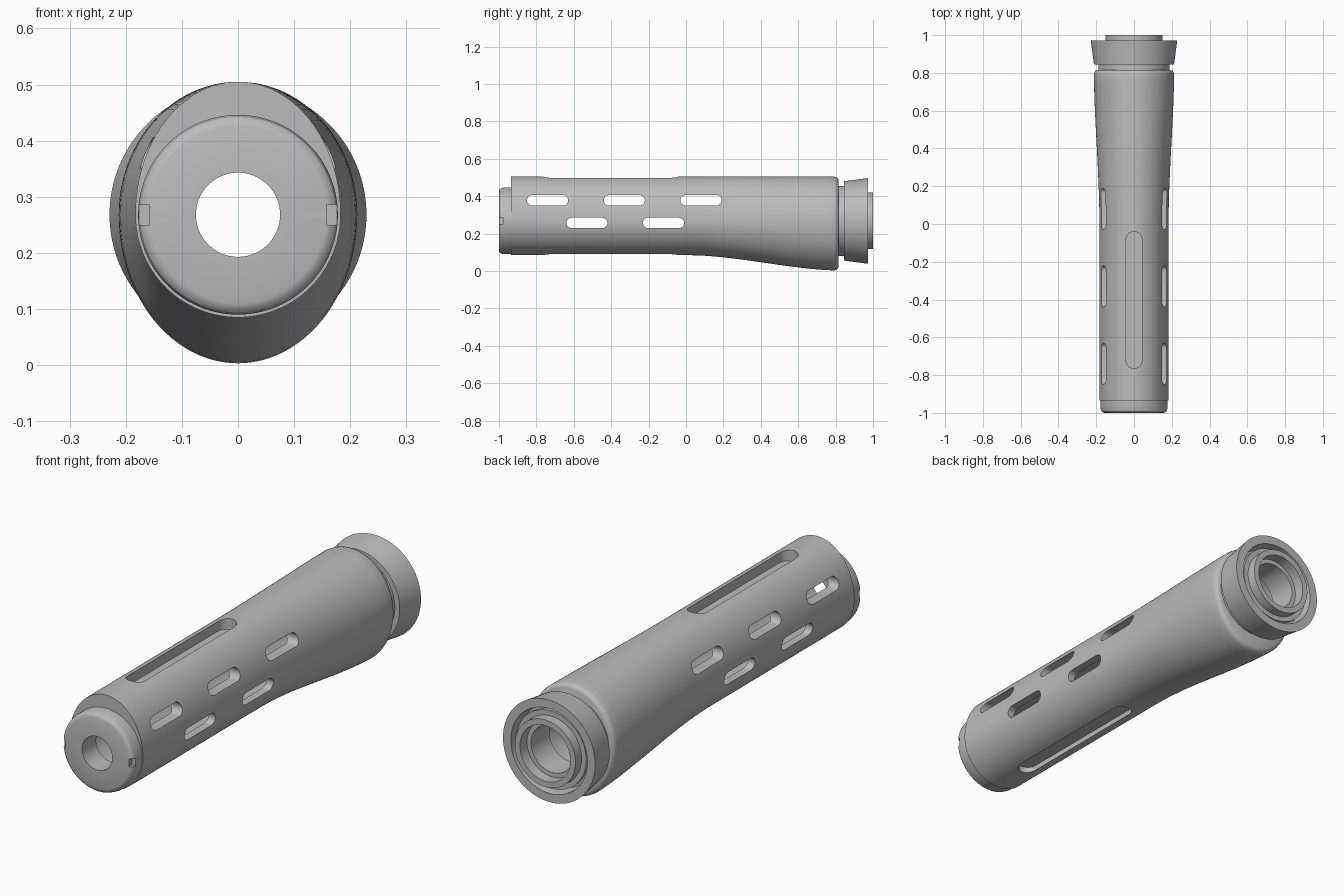
import bpy, bmesh, math
from mathutils import Vector

AXIS_Z = 0.268   # height of the bore axis
SEG = 96

cube = bpy.data.objects.get("Cube")
if cube:
    bpy.data.objects.remove(cube, do_unlink=True)

grey = bpy.data.materials.new("satin grey")
grey.use_nodes = True
grey.diffuse_color = (0.5, 0.5, 0.5, 1)
grey.node_tree.nodes["Principled BSDF"].inputs["Base Color"].default_value = grey.diffuse_color


def make_object(name, bm):
    bmesh.ops.recalc_face_normals(bm, faces=bm.faces)
    mesh = bpy.data.meshes.new(name)
    bm.to_mesh(mesh)
    bm.free()
    mesh.materials.append(grey)
    obj = bpy.data.objects.new(name, mesh)
    bpy.context.collection.objects.link(obj)
    return obj


def bridge(bm, a, b):
    for i in range(len(a)):
        j = (i + 1) % len(a)
        bm.faces.new((a[i], a[j], b[j], b[i]))


def ring(bm, y, side, top, bottom):
    """Egg-shaped section: separate upper and lower heights."""
    verts = []
    for i in range(SEG):
        a = math.tau * i / SEG
        s = math.sin(a)
        z = AXIS_Z + s * (top if s > 0 else bottom)
        verts.append(bm.verts.new((side * math.cos(a), y, z)))
    return verts


def lathe(name, profile, closed=True):
    """Turn (radius, y) points around the bore axis; closed profiles make hollow rings."""
    bm = bmesh.new()
    rings = [ring(bm, y, r, r, r) for r, y in profile]
    for a, b in zip(rings, rings[1:]):
        bridge(bm, a, b)
    if closed:
        bridge(bm, rings[-1], rings[0])
    else:
        bm.faces.new(rings[0])
        bm.faces.new(rings[-1])
    return make_object(name, bm)


def slot_cutter(y0, y1, centre, radius, low, high, axis):
    """Round-ended slot along y, extruded along x or z."""
    bm = bmesh.new()
    loops = []
    for depth in (low, high):
        loop = []
        for end, start in ((y1 - radius, -90), (y0 + radius, 90)):
            for k in range(13):
                a = math.radians(start + 15 * k)
                y = end + radius * math.cos(a)
                w = centre + radius * math.sin(a)
                loop.append(bm.verts.new((depth, y, w) if axis == "x" else (w, y, depth)))
        loops.append(loop)
        bm.faces.new(loop)
    bridge(bm, *loops)
    return make_object("slot_cutter", bm)


def box_cutter(centre, size):
    bm = bmesh.new()
    bmesh.ops.create_cube(bm, size=1)
    bmesh.ops.scale(bm, vec=Vector(size), verts=bm.verts)
    bmesh.ops.translate(bm, vec=Vector(centre), verts=bm.verts)
    return make_object("notch_cutter", bm)


def cut(obj, cutter):
    cutter.hide_render = True
    mod = obj.modifiers.new("cut", "BOOLEAN")
    mod.operation = "DIFFERENCE"
    mod.solver = "EXACT"
    mod.object = cutter
    bpy.context.view_layer.objects.active = obj
    bpy.ops.object.modifier_apply(modifier=mod.name)
    bpy.data.objects.remove(cutter, do_unlink=True)


def body_size(y):
    t = min(max(y / 0.85, 0), 1)
    s = t * t * (3 - 2 * t)
    return 0.183 + 0.03 * s, 0.237, 0.183 + 0.083 * s


# Handguard body: straight front, swelling downward at the rear, rounded rear lip
bm = bmesh.new()
stations = [(-0.935, 0), (0, 0)] + [(0.05 * k, 0) for k in range(1, 16)]
stations += [(0.79, 0), (0.803, 0.003), (0.811, 0.009), (0.815, 0.018)]
rings = []
for y, inset in stations:
    rings.append(ring(bm, y, *[v - inset for v in body_size(y)]))
for a, b in zip(rings, rings[1:]):
    bridge(bm, a, b)
bm.faces.new(rings[0])
bm.faces.new(rings[-1])
body = make_object("handguard_body", bm)

# Hollow interior with a narrower hole at the front
cut(body, lathe("cavity", [(0.075, -1.1), (0.075, -0.9), (0.148, -0.9), (0.148, 1.1)], closed=False))

# Staggered vent slots through both sides
for z, starts in ((0.378, (-0.85, -0.44, -0.03)), (0.257, (-0.64, -0.23))):
    for y in starts:
        cut(body, slot_cutter(y, y + 0.22, z, 0.028, -0.4, 0.4, "x"))

# Long recesses on top and underneath
for low, high in ((0.455, 0.7), (-0.2, 0.113)):
    cut(body, slot_cutter(-0.765, -0.04, 0, 0.042, low, high, "z"))

# Front cap with rounded rim and two side notches
cap = lathe("front_cap", [(0.075, -1), (0.158, -1), (0.167, -0.997), (0.174, -0.99),
                          (0.178, -0.975), (0.178, -0.93), (0.075, -0.93)])
for side in (-1, 1):
    cut(cap, box_cutter((side * 0.17, -0.992, AXIS_Z), (0.024, 0.026, 0.036)))

# Rear fittings
neck = lathe("rear_neck", [(0.188, 0.8), (0.188, 0.86), (0.14, 0.86), (0.14, 0.8)])
collar = lathe("flared_collar", [(0.212, 0.845), (0.229, 0.972), (0.19, 0.972),
                                 (0.185, 0.9), (0.14, 0.9), (0.14, 0.845)])
tube = lathe("rear_tube", [(0.151, 0.82), (0.151, 1), (0.125, 1), (0.125, 0.95),
                           (0.105, 0.95), (0.105, 0.82)])
clip = lathe("retaining_ring", [(0.15, 0.94), (0.174, 0.94), (0.174, 0.957), (0.15, 0.957)])

# Smooth the curved faces, keep the machined edges crisp
bpy.ops.object.select_all(action="DESELECT")
for obj in (body, cap, neck, collar, tube, clip):
    obj.select_set(True)
bpy.context.view_layer.objects.active = body
bpy.ops.object.shade_smooth_by_angle(angle=math.radians(30))
